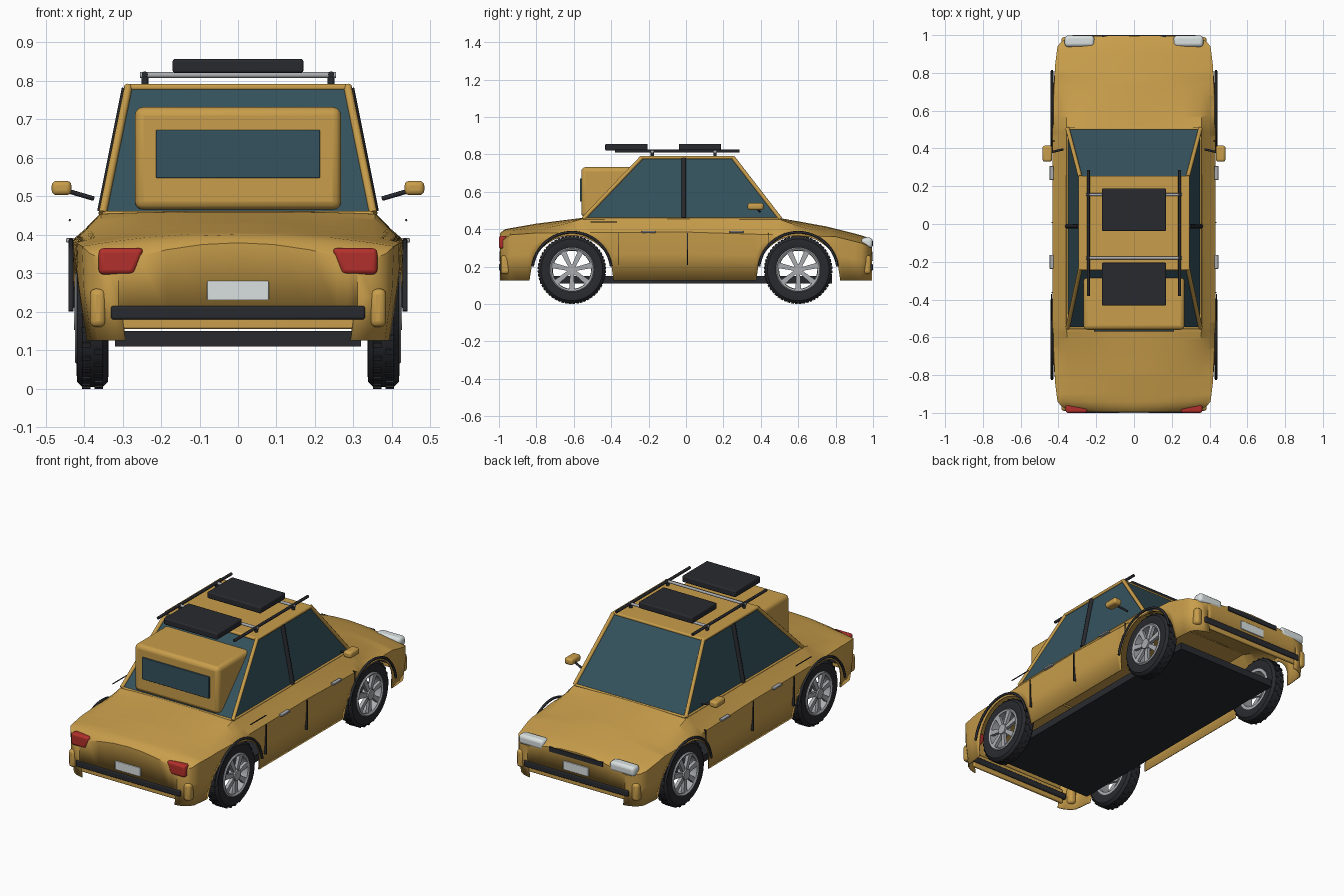
import bpy, bmesh, math
from mathutils import Vector, Matrix

if "Cube" in bpy.data.objects:
    bpy.data.objects.remove(bpy.data.objects["Cube"])


def mat(name, c):
    m = bpy.data.materials.new(name)
    m.diffuse_color = (*c, 1)
    m.use_nodes = True
    m.node_tree.nodes["Principled BSDF"].inputs["Base Color"].default_value = m.diffuse_color
    return m


GOLD = mat("gold paint", (0.58, 0.34, 0.07))
GLASS = mat("tinted glass", (0.035, 0.085, 0.11))
BLACK = mat("black trim", (0.022, 0.023, 0.028))
RED = mat("red lens", (0.45, 0.03, 0.025))
WHITE = mat("clear lens", (0.7, 0.75, 0.75))
STEEL = mat("steel", (0.4, 0.41, 0.43))
BOX_FACES = [(0, 1, 3, 2), (4, 6, 7, 5), (0, 4, 5, 1), (2, 3, 7, 6), (0, 2, 6, 4), (1, 5, 7, 3)]


def make(name, verts, faces, m, smooth=35):
    me = bpy.data.meshes.new(name)
    me.from_pydata([tuple(v) for v in verts], [], faces)
    bm = bmesh.new()
    bm.from_mesh(me)
    bmesh.ops.recalc_face_normals(bm, faces=bm.faces)
    bm.to_mesh(me)
    bm.free()
    o = bpy.data.objects.new(name, me)
    bpy.context.collection.objects.link(o)
    me.materials.append(m)
    bpy.ops.object.select_all(action='DESELECT')
    o.select_set(True)
    bpy.context.view_layer.objects.active = o
    if smooth:
        bpy.ops.object.shade_smooth_by_angle(angle=math.radians(smooth))
    return o


def box(name, x, y, z, m, bevel=0.0):
    """Box from (min, max) ranges, with optional rounded edges."""
    o = make(name, [(a, b, c) for a in x for b in y for c in z], BOX_FACES, m)
    if bevel:
        b = o.modifiers.new("round", 'BEVEL')
        b.width, b.segments = bevel, 3
    return o


def tube(name, pts, r, m):
    cu = bpy.data.curves.new(name, 'CURVE')
    cu.dimensions = '3D'
    cu.bevel_depth, cu.bevel_resolution, cu.use_fill_caps = r, 2, True
    s = cu.splines.new('POLY')
    s.points.add(len(pts) - 1)
    for p, q in zip(s.points, pts):
        p.co = (*q, 1)
    o = bpy.data.objects.new(name, cu)
    bpy.context.collection.objects.link(o)
    cu.materials.append(m)
    return o


def lathe(name, profile, centre, m, n=40):
    """Closed (x, r) profile spun about the axle."""
    k = len(profile)
    v = [(centre[0] + x, centre[1] + r * math.cos(a), centre[2] + r * math.sin(a))
         for a in (2 * math.pi * i / n for i in range(n)) for x, r in profile]
    f = [(i * k + j, i * k + (j + 1) % k, (i + 1) % n * k + (j + 1) % k, (i + 1) % n * k + j)
         for i in range(n) for j in range(k)]
    return make(name, v, f, m)


def lerp(t, table):
    for (a, p), (b, q) in zip(table, table[1:]):
        if t <= b:
            return p + (q - p) * max(0, (t - a) / (b - a))
    return table[-1][1]


# Body shell: cross-sections lofted along y, lower edge follows the wheel arches
AXLES = (-0.61, 0.60)
WIDTH = [(0, .432), (.55, .43), (.84, .418), (.94, .405), (.965, .385), (.985, .35), (.995, .31)]
CROWN = [(-1, .375), (-.97, .40), (-.8, .43), (-.56, .46), (.5, .46), (.75, .415), (.93, .37), (1, .345)]
EDGE = [(-1, .325), (-.94, .37), (-.8, .38), (0, .385), (.8, .36), (.94, .325), (1, .30)]
HALF = [(0, 1, 1), (.3, 1, .91), (.6, .97, .64), (.83, .93, .31), (.92, .4, .15), (1, 0, 0)]


def bottom(y):
    for c in AXLES:
        d = abs(y - c) / 0.222
        if d < 1:
            return max(.12, .145 + .22 * math.sqrt(1 - d * d))
    return .125


ys = [-.995, -.985, -.965, -.94, -.9] + [-.85 + .0125 * i for i in range(137)] + [.9, .94, .965, .985, .995]
verts = []
for y in ys:
    w, zc, ze, zb = lerp(abs(y), WIDTH), lerp(y, CROWN), lerp(y, EDGE), bottom(y)
    t = min(1, max(0, ((-y - .56) if y < 0 else (y - .5)) / .25))
    right = [(u * w, ze + (zc - ze) * (a * (1 - t) + b * t)) for u, a, b in HALF]
    right += [(w + .004 - .03 * (max(0, ze - z) / .26) ** 1.5, z) for z in (ze + (zb - ze) * .45, zb)]
    verts += [(-x, y, z) for x, z in right[:0:-1]] + [(x, y, z) for x, z in right]
k = 2 * (len(HALF) + 2) - 1
faces = [(i * k + j, i * k + j + 1, (i + 1) * k + j + 1, (i + 1) * k + j)
         for i in range(len(ys) - 1) for j in range(k - 1)]
for row in (0, len(ys) - 1):          # end panels
    top = [row * k + j for j in range(2, k - 2)]
    base = len(verts)
    verts += [(verts[i][0], verts[i][1], .2) for i in top]
    faces += [(top[j], top[j + 1], base + j + 1, base + j) for j in range(len(top) - 1)]
body = make("body_shell", verts, faces, GOLD)
s = body.modifiers.new("thickness", 'SOLIDIFY')
s.thickness = 0.006

# Floor, bumpers, plates and grille
box("floor", (-.32, .32), (-.78, .78), (.11, .15), BLACK)
for e, n in ((-1, "rear"), (1, "front")):
    def span(a, b):
        return tuple(sorted((e * a, e * b)))
    box(n + "_bumper", (-.315, .315), span(.975, .992), (.155, .24), GOLD, .006)
    box(n + "_bumper_strip", (-.33, .33), span(.965, 1.0), (.18, .215), BLACK, .006)
    box(n + "_plate", (-.08, .08), span(.99, 1.0), (.23, .28), WHITE, .003)
box("grille", (-.17, .17), (.985, 1.0), (.31, .337), BLACK)

# Cabin glass, roof and pillars
base = [(x, y, .455) for x, y in ((-.352, -.55), (.352, -.55), (.352, .505), (-.352, .505))]
top = [(x, y, .785) for x, y in ((-.285, -.235), (.285, -.235), (.285, .25), (-.285, .25))]
make("cabin_glass", base + top, [(0, 1, 2, 3), (4, 5, 6, 7)] +
     [(i, (i + 1) % 4, (i + 1) % 4 + 4, i + 4) for i in range(4)], GLASS, 0)
box("roof", (-.295, .295), (-.245, .255), (.775, .792), GOLD, .007)
for i in range(4):
    tube("pillar", [base[i], top[i]], .011, GOLD)
    tube("window_sill_trim", [base[i], base[(i + 1) % 4]], .007, GOLD)

# Rear luggage pod with window
box("rear_pod", (-.268, .268), (-.56, -.15), (.465, .732), GOLD, .022)
box("rear_pod_window", (-.213, .213), (-.568, -.55), (.547, .672), GLASS, .003)

# Roof rack and cargo
for y in (-.18, .155):
    tube("rack_crossbar", [(-.255, y, .815), (.255, y, .815)], .008, STEEL)
for n, y in (("rear", (-.432, -.205)), ("front", (-.038, .188))):
    box(n + "_roof_case", (-.17, .17), y, (.82, .857), BLACK, .007)

for sx in (-1, 1):
    def sp(a, b):
        return tuple(sorted((sx * a, sx * b)))
    tube("rack_rail", [(sx * .242, -.38, .817), (sx * .242, .287, .817)], .008, BLACK)
    for y in (-.18, .155):
        tube("rack_foot", [(sx * .242, y, .785), (sx * .242, y, .82)], .009, BLACK)
    # Door pillar, mirrors, handles, shut lines
    tube("door_pillar", [(sx * .353, -.012, .46), (sx * .289, -.012, .78)], .013, BLACK)
    tube("mirror_arm", [(sx * .375, .395, .494), (sx * .44, .38, .513)], .006, BLACK)
    tube("waist_trim", [(sx * .437, -.51, .438), (sx * .437, -.37, .438)], .003, BLACK)
    box("mirror", sp(.433, .484), (.33, .415), (.503, .54), GOLD, .012)
    for y in (-.2, .27):
        box("door_handle", sp(.425, .447), (y - .037, y + .037), (.38, .391), STEEL, .003)
    for y, a, b in ((-.362, .21, .38), (.008, .21, .38), (.44, .30, .38)):
        box("shut_line", sp(.42, .436), (y - .002, y + .002), (a, b), BLACK)
    # Lamps, with slanted inner edge on the rear ones
    o = box("tail_light", sp(.25, .362), (-1.0, -.955), (.297, .365), RED, .012)
    for v in o.data.vertices:
        if abs(v.co.x) < .3:
            v.co.x += -sx * .006 if v.co.z > .33 else sx * .02
    box("headlight", sp(.21, .367), (.938, .998), (.30, .355), WHITE, .017)
    for e in (-1, 1):
        box("corner_lamp", sp(.343, .385), tuple(sorted((e * .94, e * .99))), (.16, .26), GOLD, .016)

    # Wheels: tyre, tread blocks, rim, spokes, hub, arch trim
    for yc in AXLES:
        c = (sx * .378, yc, .183)
        lathe("tyre", [(-.035, .115), (-.042, .135), (-.04, .165), (-.026, .179), (.026, .179),
                       (.04, .165), (.042, .135), (.035, .115)], c, BLACK)
        bv, bf = [], []
        for i in range(28):
            for sd in (-1, 1):
                rot = Matrix.Rotation(2 * math.pi * (i + .25 * sd) / 28, 3, 'X')
                b0 = len(bv)
                bv += [Vector(c) + rot @ Vector((sd * .016 + p, q, r)) for p in (-.011, .011)
                       for q in (-.007, .007) for r in (.174, .183)]
                bf += [tuple(b0 + q for q in f) for f in BOX_FACES]
        make("tyre_tread", bv, bf, BLACK, 0)
        lathe("rim", [(sx * a, r) for a, r in ((-.036, .102), (-.036, .118), (.04, .12),
                                               (.046, .114), (.04, .104))], c, STEEL)
        tube("hub", [(c[0] + sx * .005, yc, c[2]), (c[0] + sx * .048, yc, c[2])], .03, STEEL)
        for i in range(7):
            rot = Matrix.Rotation(2 * math.pi * (i + .5) / 7, 3, 'X')
            sv = [Vector(c) + rot @ Vector((sx * p, q * (.010 if r < .05 else .015), r))
                  for p in (.022, .04) for q in (-1, 1) for r in (.02, .108)]
            make("spoke", sv, BOX_FACES, STEEL, 0)
        tube("arch_trim", [(sx * .434, yc + .212 * math.cos(t), .172 + .212 * math.sin(t))
                           for t in (math.radians(8 + 164 * i / 24) for i in range(25))], .007, BLACK)
